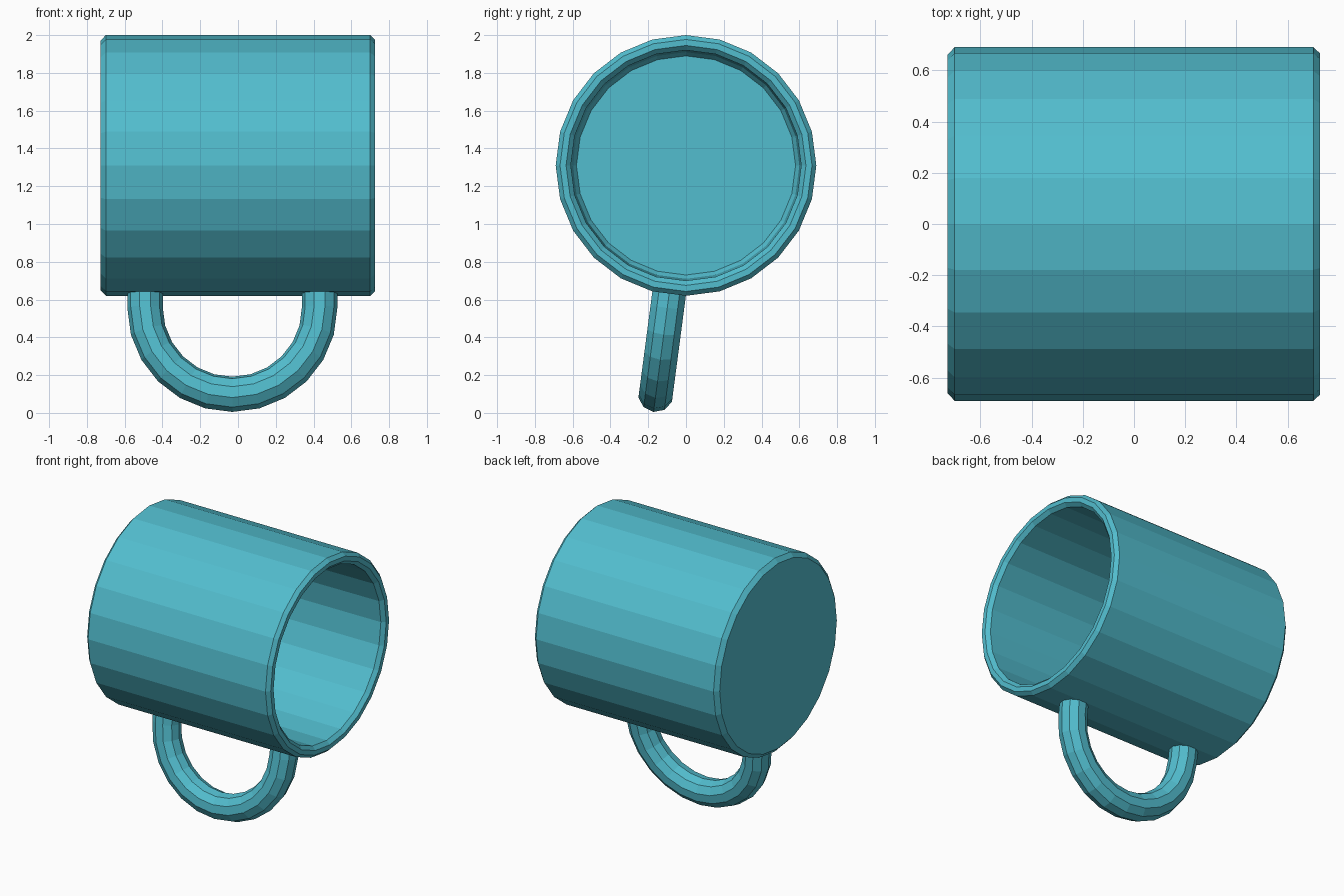
import bpy, math
from mathutils import Vector

if "Cube" in bpy.data.objects:
    bpy.data.objects.remove(bpy.data.objects["Cube"])

AXIS_Z = 1.31          # height of the mug's lying axis
TILT = math.radians(7.5)

teal = bpy.data.materials.new("teal glaze")
teal.diffuse_color = (0.085, 0.51, 0.62, 1)
teal.use_nodes = True
teal.node_tree.nodes["Principled BSDF"].inputs["Base Color"].default_value = teal.diffuse_color


def make_object(name, verts, faces):
    mesh = bpy.data.meshes.new(name)
    mesh.from_pydata(verts, [], faces)
    mesh.materials.append(teal)
    obj = bpy.data.objects.new(name, mesh)
    bpy.context.collection.objects.link(obj)
    return obj


def skin_rings(name, rings):
    """Join equal rings of points with quads and cap both ends."""
    n = len(rings[0])
    verts = [p for ring in rings for p in ring]
    faces = []
    for i in range(len(rings) - 1):
        for j in range(n):
            k = (j + 1) % n
            faces.append((i * n + j, i * n + k, (i + 1) * n + k, (i + 1) * n + j))
    faces.append(tuple(reversed(range(n))))
    faces.append(tuple(range((len(rings) - 1) * n, len(rings) * n)))
    return make_object(name, verts, faces)


# Cup: closed base, outer wall, rounded rim, inner wall and floor (x, radius)
profile = [(-0.728, 0.66), (-0.70, 0.69), (0.70, 0.69), (0.725, 0.667),
           (0.725, 0.635), (0.70, 0.61), (-0.62, 0.60), (-0.65, 0.58)]
SIDES = 24
cup_rings = []
for x, r in profile:
    cup_rings.append([Vector((x, -r * math.sin(a), AXIS_Z + r * math.cos(a)))
                      for a in (2 * math.pi * j / SIDES for j in range(SIDES))])
skin_rings("cup_body", cup_rings)

# Handle: half-ring tube in a slightly tilted radial plane under the cup
CX, CR, RING, TUBE, TUBE_SIDES, STEPS = -0.03, 0.76, 0.462, 0.094, 10, 12
radial = Vector((0, -math.sin(TILT), -math.cos(TILT)))
side = Vector((0, math.cos(TILT), -math.sin(TILT)))
along = Vector((1, 0, 0))
centre = Vector((CX, 0, AXIS_Z)) + radial * CR

path = [(centre - along * RING - radial * 0.11, -along)]
for i in range(STEPS + 1):
    t = math.pi * i / STEPS
    out = -along * math.cos(t) + radial * math.sin(t)
    path.append((centre + out * RING, out))
path.append((centre + along * RING - radial * 0.11, along))

handle_rings = []
for point, out in path:
    handle_rings.append([point + (out * math.cos(a) + side * math.sin(a)) * TUBE
                         for a in (2 * math.pi * j / TUBE_SIDES for j in range(TUBE_SIDES))])
handle = skin_rings("handle", handle_rings)

# Make all normals point outward
import bmesh
for obj in bpy.context.collection.objects:
    bm = bmesh.new()
    bm.from_mesh(obj.data)
    bmesh.ops.recalc_face_normals(bm, faces=bm.faces)
    bm.to_mesh(obj.data)
    bm.free()
